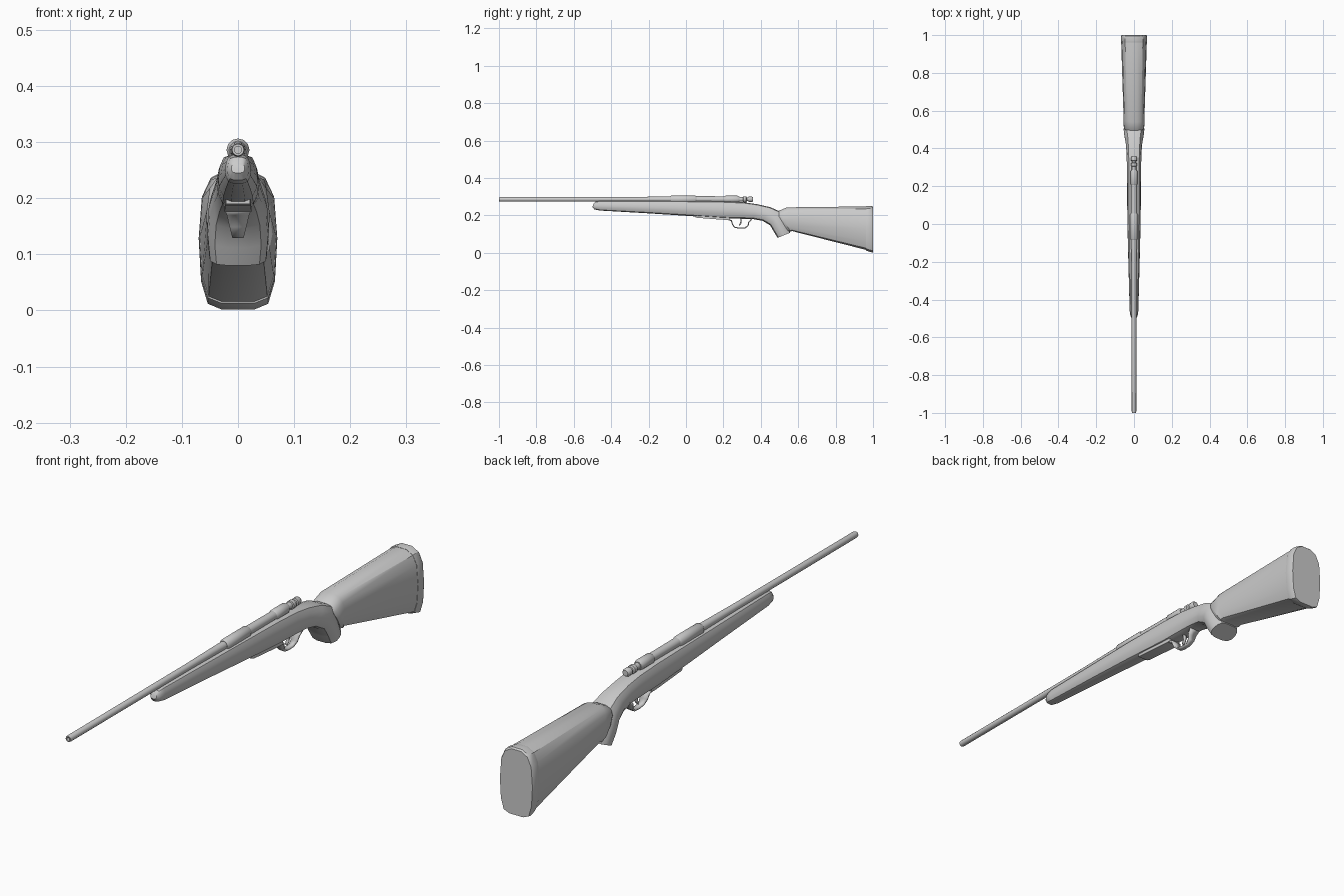
import bpy, bmesh, math


def finish(name, bm, angle=35):
    bmesh.ops.recalc_face_normals(bm, faces=bm.faces)
    me = bpy.data.meshes.new(name)
    bm.to_mesh(me)
    bm.free()
    ob = bpy.data.objects.new(name, me)
    bpy.context.collection.objects.link(ob)
    bpy.ops.object.select_all(action='DESELECT')
    ob.select_set(True)
    bpy.context.view_layer.objects.active = ob
    bpy.ops.object.shade_smooth_by_angle(angle=math.radians(angle))
    return ob


def skin(bm, rings, caps=True):
    for a, b in zip(rings, rings[1:]):
        n = len(a)
        for i in range(n):
            bm.faces.new((a[i], a[(i + 1) % n], b[(i + 1) % n], b[i]))
    if caps:
        bm.faces.new(rings[0])
        bm.faces.new(rings[-1])


# half section: (width fraction, height fraction), mirrored to a full outline
BUTT = [(.43, 0), (.77, .04), (.94, .2), (1, .5), (.92, .8), (.69, .94), (.3, 1)]
FORE = [(.35, 0), (.75, .07), (.97, .28), (1, .5), (.92, .75), (.72, .95), (.35, 1)]


def loft(name, stations, half, angle=35):
    """stations: y_top, z_top, y_bottom, z_bottom, half width"""
    outline = half + [(-x, v) for x, v in reversed(half)]
    bm = bmesh.new()
    rings = [[bm.verts.new((x * w, yb + (yt - yb) * v, zb + (zt - zb) * v))
              for x, v in outline] for yt, zt, yb, zb, w in stations]
    skin(bm, rings)
    return finish(name, bm, angle)


def lathe(name, profile, z=.286, n=12):
    """profile: (y, radius) turned about a line along y"""
    bm = bmesh.new()
    rings = [[bm.verts.new((r * math.cos(2 * math.pi * i / n), y,
                            z + r * math.sin(2 * math.pi * i / n)))
              for i in range(n)] for y, r in profile]
    skin(bm, rings)
    return finish(name, bm)


def ribbon(name, path, thick):
    """path: (y, z, half width), a bent strip given thickness"""
    bm = bmesh.new()
    rows = [(bm.verts.new((-w, y, z)), bm.verts.new((w, y, z))) for y, z, w in path]
    for a, b in zip(rows, rows[1:]):
        bm.faces.new((a[0], a[1], b[1], b[0]))
    ob = finish(name, bm)
    mod = ob.modifiers.new("thickness", 'SOLIDIFY')
    mod.thickness = thick
    mod.offset = 0
    return ob


# forestock running back into the curved grip
loft("forestock_and_grip", [
    (-.495, .262, -.500, .245, .012),
    (-.485, .273, -.490, .232, .019),
    (-.46, .277, -.46, .226, .023),
    (-.20, .277, -.20, .211, .030),
    (.0, .277, .0, .198, .035),
    (.20, .275, .20, .184, .037),
    (.31, .270, .30, .182, .038),
    (.38, .260, .36, .180, .039),
    (.45, .244, .41, .171, .044),
    (.50, .222, .45, .147, .052),
    (.53, .170, .47, .112, .055),
    (.558, .108, .49, .080, .051)], FORE)

# shoulder stock
loft("shoulder_stock", [
    (.485, .215, .545, .115, .050),
    (.495, .224, .558, .114, .057),
    (.540, .243, .568, .116, .055),
    (.965, .248, .965, .015, .068)], BUTT)

# butt pad
loft("butt_pad", [
    (.962, .249, .962, .013, .069),
    (.970, .251, .970, .009, .070),
    (.994, .250, .994, .002, .070),
    (1.0, .245, 1.0, .002, .067)], BUTT)

# barrel with recessed bore
lathe("barrel", [(-.94, .0065), (-1, .0065), (-1, .0105), (-.993, .0120),
                 (-.30, .0125), (-.10, .015), (0, .015)])

# receiver and bolt
lathe("receiver_ring", [(-.085, .016), (-.078, .0205), (.048, .0205), (.055, .017)])
lathe("receiver_body", [(.04, .017), (.22, .016)])
lathe("bolt_collar", [(.205, .015), (.212, .0195), (.275, .0195), (.285, .015)])
lathe("bolt_rear", [(.27, .012), (.305, .012), (.307, .016), (.322, .016),
                    (.325, .010), (.333, .010), (.335, .015), (.352, .015), (.358, .011)])

# floor plate under the forestock
loft("floor_plate", [(.05, .21, .05, .190, .021), (.06, .21, .06, .187, .023),
                     (.22, .20, .22, .175, .024), (.235, .20, .235, .177, .022)],
     [(1, 0), (1, 1)])

# trigger guard and trigger
ribbon("trigger_guard", [(.225, .178, .022), (.243, .172, .020), (.249, .150, .015),
                         (.262, .136, .011), (.285, .132, .010), (.315, .133, .010),
                         (.332, .145, .013), (.336, .165, .018), (.352, .181, .021)], .006)
ribbon("trigger", [(.290, .190, .006), (.295, .172, .006), (.292, .157, .005),
                   (.284, .146, .004)], .007)
